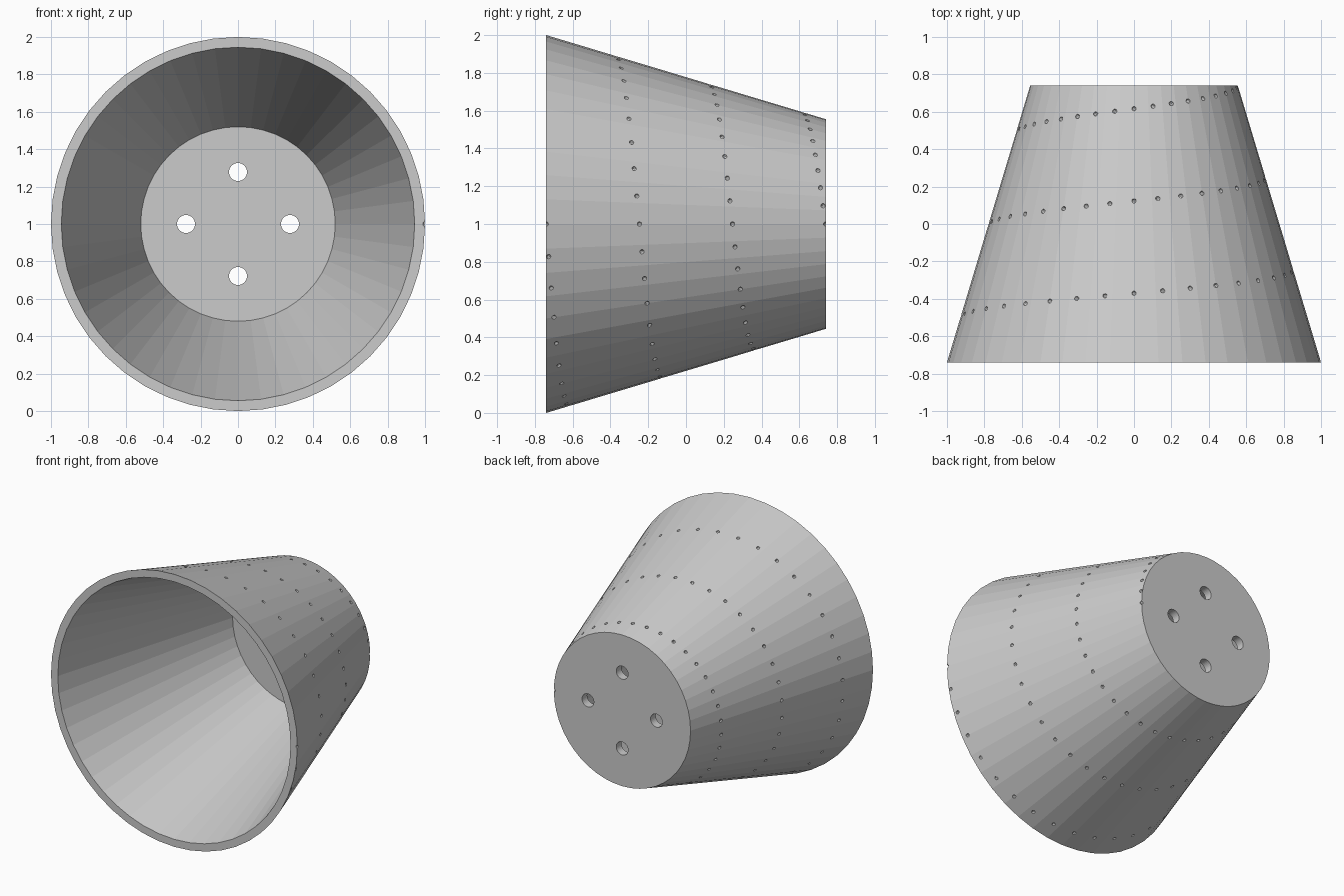
import bpy, bmesh
from math import sin, cos, pi, tau
from mathutils import Matrix, Vector

if "Cube" in bpy.data.objects:
    bpy.data.objects.remove(bpy.data.objects["Cube"])

SIDES = 48
Y0, Y1 = -0.74, 0.74        # open rim, closed base
R0, R1 = 1.0, 0.555
CZ = 1.0                    # height of the pot's axis


def make_object(name, bm):
    bmesh.ops.recalc_face_normals(bm, faces=bm.faces)
    mesh = bpy.data.meshes.new(name)
    bm.to_mesh(mesh)
    bm.free()
    ob = bpy.data.objects.new(name, mesh)
    bpy.context.collection.objects.link(ob)
    return ob


def cut(target, cutter):
    mod = target.modifiers.new(cutter.name, 'BOOLEAN')
    mod.operation = 'DIFFERENCE'
    mod.solver = 'EXACT'
    mod.object = cutter
    cutter.hide_render = True
    cutter.hide_viewport = False
    cutter.display_type = 'WIRE'
    bpy.context.view_layer.objects.active = target
    bpy.ops.object.modifier_apply(modifier=mod.name)
    bpy.data.objects.remove(cutter)


# Pot: outer base, outer rim, inner rim, inner floor
bm = bmesh.new()
rings = []
for r, y in [(R1, Y1), (R0, Y0), (0.945, Y0), (0.52, 0.68)]:
    rings.append([bm.verts.new((r * cos(tau * i / SIDES), y, CZ + r * sin(tau * i / SIDES)))
                  for i in range(SIDES)])
for a, b in zip(rings, rings[1:]):
    for i in range(SIDES):
        j = (i + 1) % SIDES
        bm.faces.new((a[i], a[j], b[j], b[i]))
bm.faces.new(rings[0])
bm.faces.new(rings[-1])
pot = make_object("tapered_pot", bm)

# Four drain holes through the base
bm = bmesh.new()
for k in range(4):
    a = k * pi / 2
    place = Matrix.Translation((0.278 * cos(a), 0.71, CZ + 0.278 * sin(a)))
    bmesh.ops.create_cone(bm, cap_ends=True, segments=32, radius1=0.048, radius2=0.048,
                          depth=0.3, matrix=place @ Matrix.Rotation(pi / 2, 4, 'X'))
cut(pot, make_object("drain_hole_cutter", bm))

# Spiral of small dimples: three turns, 36 per turn
bm = bmesh.new()
for n in range(109):
    t = n / 108
    a = -n * tau / 36
    y = Y0 + (Y1 - Y0) * t
    r = R0 + (R1 - R0) * t
    place = Matrix.Translation(Vector((r * cos(a), y, CZ + r * sin(a))))
    bmesh.ops.create_icosphere(bm, subdivisions=2, radius=0.0125, matrix=place)
cut(pot, make_object("dimple_cutter", bm))
